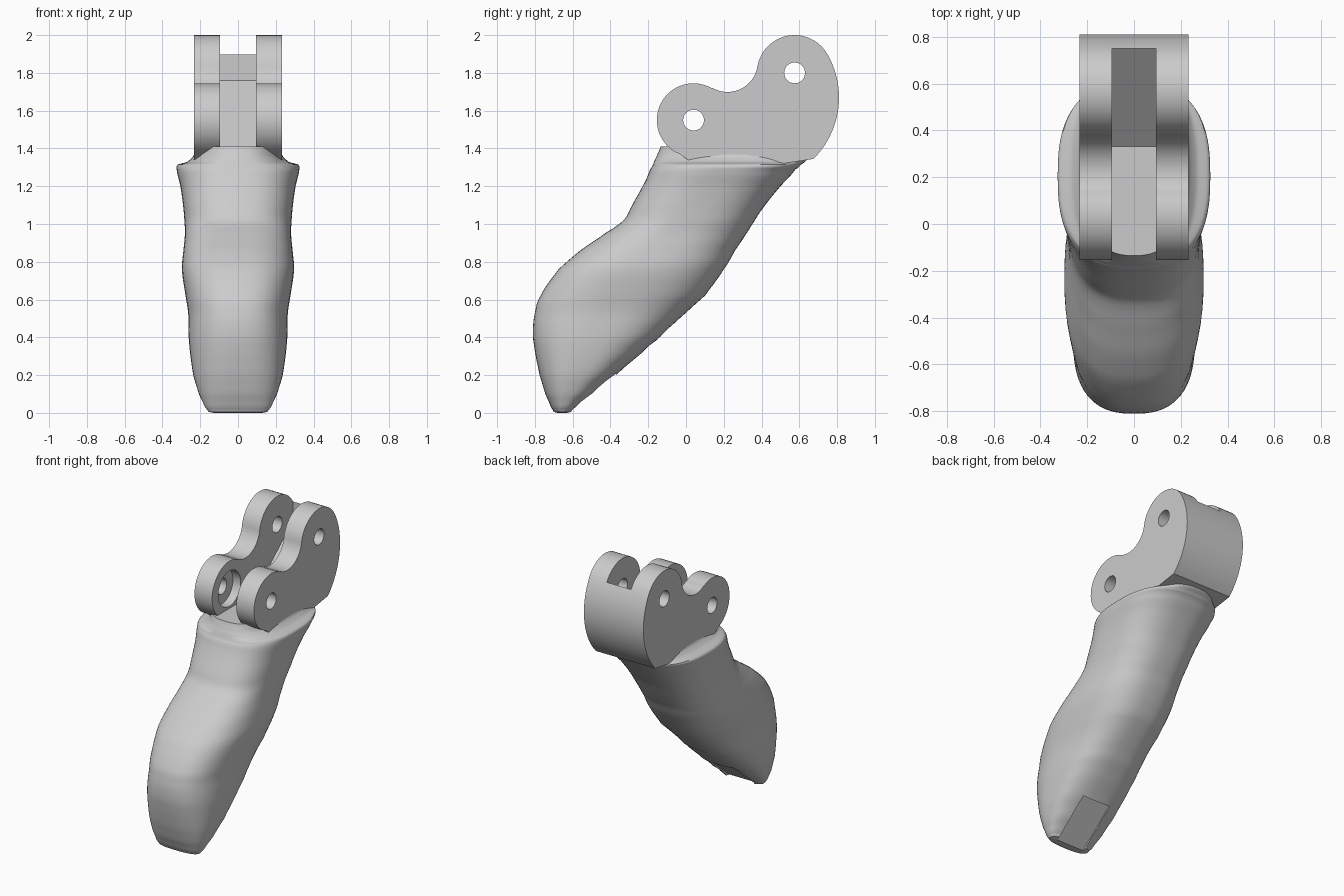
import bpy
import bmesh
from math import sin, cos, radians, pi, copysign
from mathutils import Vector

if "Cube" in bpy.data.objects:
    bpy.data.objects.remove(bpy.data.objects["Cube"], do_unlink=True)

grey = bpy.data.materials.new("plain_grey")
grey.use_nodes = True
grey.diffuse_color = (0.6, 0.6, 0.6, 1)
grey.node_tree.nodes["Principled BSDF"].inputs["Base Color"].default_value = (0.6, 0.6, 0.6, 1)


def make_object(name, bm):
    bmesh.ops.recalc_face_normals(bm, faces=bm.faces)
    mesh = bpy.data.meshes.new(name)
    bm.to_mesh(mesh)
    bm.free()
    mesh.materials.append(grey)
    obj = bpy.data.objects.new(name, mesh)
    bpy.context.collection.objects.link(obj)
    return obj


def loft(name, rings):
    """Skin a list of equal-length rings and cap both ends."""
    bm = bmesh.new()
    loops = [[bm.verts.new(p) for p in ring] for ring in rings]
    n = len(loops[0])
    for low, high in zip(loops, loops[1:]):
        for i in range(n):
            j = (i + 1) % n
            bm.faces.new((low[i], low[j], high[j], high[i]))
    bm.faces.new(loops[0])
    bm.faces.new(loops[-1])
    return make_object(name, bm)


def prism(name, profile, half):
    """Extrude a side profile of (y, z) points evenly across x."""
    return loft(name, [[(x, y, z) for y, z in profile] for x in (-half, half)])


def arc(centre, radius, start, end, steps=20):
    angles = [radians(start + (end - start) * i / steps) for i in range(steps + 1)]
    return [(centre[0] + radius * cos(a), centre[1] + radius * sin(a)) for a in angles]


def cut(target, cutter):
    cutter.hide_render = True
    mod = target.modifiers.new("cut", "BOOLEAN")
    mod.operation = "DIFFERENCE"
    mod.solver = "EXACT"
    mod.object = cutter
    bpy.context.view_layer.objects.active = target
    bpy.ops.object.modifier_apply(modifier=mod.name)
    bpy.data.objects.remove(cutter, do_unlink=True)


def smooth(obj, angle):
    bpy.ops.object.select_all(action="DESELECT")
    obj.select_set(True)
    bpy.context.view_layer.objects.active = obj
    bpy.ops.object.shade_smooth_by_angle(angle=radians(angle))


def superellipse(z, front, back, half, power=2.6, n=64):
    ring = []
    for i in range(n):
        c, s = cos(2 * pi * i / n), sin(2 * pi * i / n)
        x = half * copysign(abs(c) ** (2 / power), c)
        y = (front + back) / 2 + (back - front) / 2 * copysign(abs(s) ** (2 / power), s)
        ring.append((x, y, z))
    return ring


# Finger body: stations of height, front y, back y, half width
stations = [Vector(s) for s in (
    (0, -.68, -.62, .13), (.005, -.70, -.60, .155), (.03, -.715, -.575, .175),
    (.1, -.745, -.49, .207), (.2, -.775, -.37, .237), (.36, -.805, -.19, .258),
    (.45, -.81, -.09, .262), (.53, -.80, 0, .264), (.62, -.77, .10, .278),
    (.76, -.675, .20, .297), (.86, -.56, .26, .289), (.95, -.43, .32, .281),
    (1.02, -.33, .365, .284), (1.1, -.285, .42, .291), (1.2, -.23, .50, .305),
    (1.29, -.19, .58, .325), (1.315, -.175, .61, .318), (1.328, -.17, .63, .27),
    (1.36, -.155, .66, .236), (1.41, -.135, .70, .228))]

rings = []
last = len(stations) - 1
for i in range(last):
    a, b, c, d = (stations[min(max(k, 0), last)] for k in range(i - 1, i + 3))
    for t in (0, .25, .5, .75):
        # Cubic easing for the shape, straight steps for the height
        p = b + (c - a) * t / 2 + (a * 2 - b * 5 + c * 4 - d) * t * t / 2 \
            + (b * 3 - a - c * 3 + d) * t ** 3 / 2
        rings.append(superellipse(b[0] + (c[0] - b[0]) * t, *p[1:]))
rings.append(superellipse(*stations[last]))
body = loft("finger_body", rings)

# Flat recess under the fingertip
cut(body, prism("tip_cutter", [(-.38, .215), (-.66, -.015), (-.47, -.245), (-.19, -.015)], .11))
smooth(body, 35)

# Hinge bracket: two round lobes joined by a valley
front_pivot, back_pivot = (.04, 1.55), (.575, 1.8)
outline = arc(front_pivot, .195, 250, 60.5)
outline += arc((.22, 1.859), .16, 240.5, 350.6)
outline += arc(back_pivot, .2, 170.6, 30)
outline += arc((.35, 1.67), .46, 30, -45)[1:]
outline += [(.45, 1.31), (.05, 1.31)]
bracket = prism("hinge_bracket", outline, .233)

# Slot between the lugs, with a sloping floor and a back stop
cut(bracket, prism("slot_cutter", [(-.5, 1.4), (.32, 1.4), (.75, 1.76), (.75, 2.3), (-.5, 2.3)], .095))

# Pivot holes and the wider recess inside the front lugs
for centre, radius, half in ((front_pivot, .055, .4), (back_pivot, .055, .4), (front_pivot, .125, .155)):
    cut(bracket, prism("hole_cutter", arc(centre, radius, 0, 351, 39), half))
smooth(bracket, 30)
